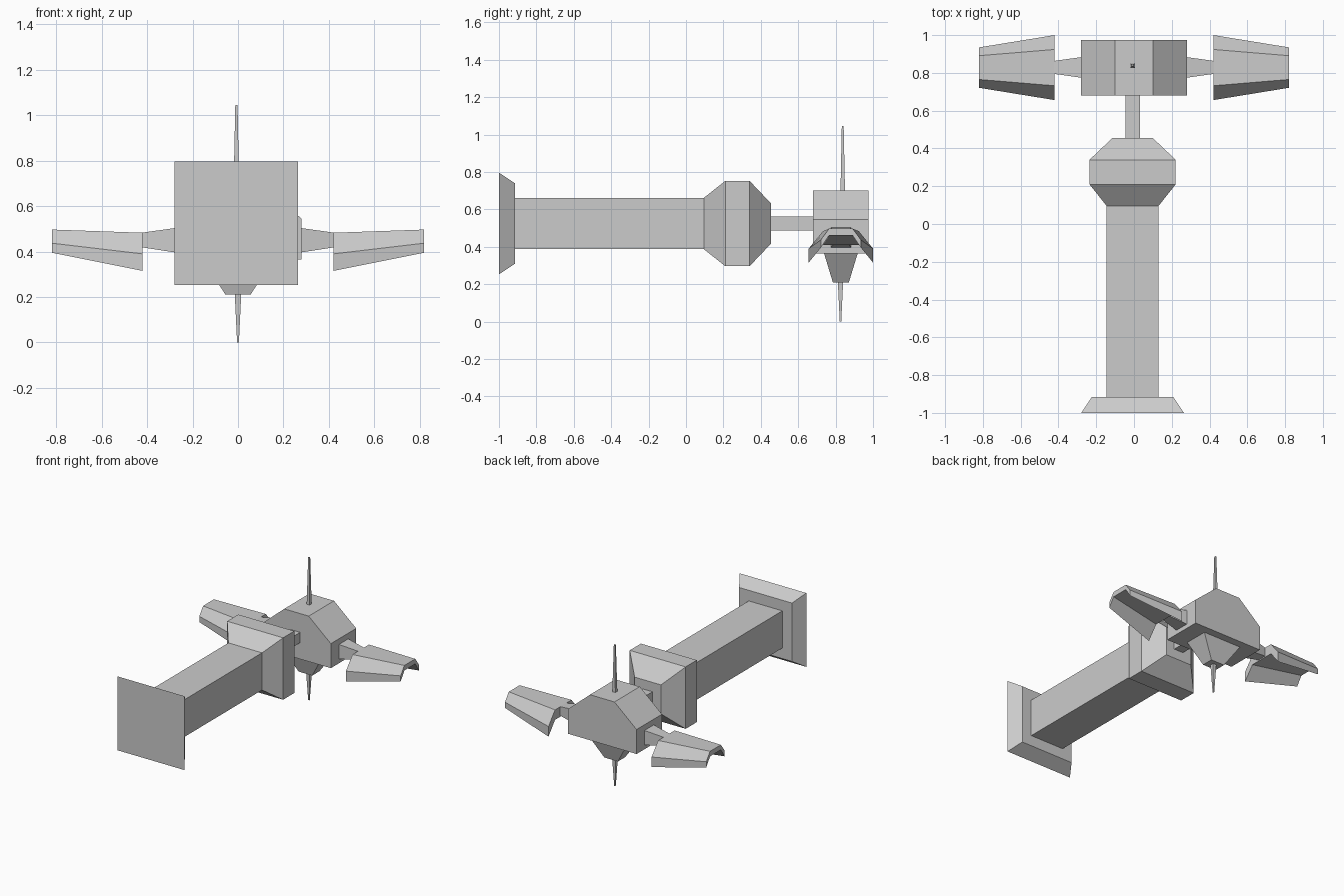
import bpy
import bmesh

cube = bpy.data.objects.get("Cube")
if cube:
    bpy.data.objects.remove(cube, do_unlink=True)

# One plain grey for the whole craft
grey = bpy.data.materials.new("hull grey")
grey.use_nodes = True
colour = (0.6, 0.6, 0.6, 1)
grey.diffuse_color = colour
grey.node_tree.nodes["Principled BSDF"].inputs["Base Color"].default_value = colour


def loft(name, sections):
    """Skin a closed solid through matching cross-sections."""
    bm = bmesh.new()
    rings = [[bm.verts.new(p) for p in s] for s in sections]
    for a, b in zip(rings, rings[1:]):
        for i in range(len(a)):
            j = (i + 1) % len(a)
            bm.faces.new((a[i], a[j], b[j], b[i]))
    bm.faces.new(rings[0][::-1])
    bm.faces.new(rings[-1])
    bmesh.ops.recalc_face_normals(bm, faces=bm.faces[:])
    mesh = bpy.data.meshes.new(name)
    bm.to_mesh(mesh)
    bm.free()
    mesh.materials.append(grey)
    obj = bpy.data.objects.new(name, mesh)
    bpy.context.collection.objects.link(obj)
    return obj


CORNERS = ((-1, -1), (1, -1), (1, 1), (-1, 1))


def square_y(y, h, x=-0.0075, z=0.524):
    """Square cross-section facing along y."""
    return [(x + h * a, y, z + h * b) for a, b in CORNERS]


def rect_z(z, hx, hy, x, y):
    """Rectangular cross-section facing along z."""
    return [(x + hx * a, y + hy * b, z) for a, b in CORNERS]


# Long forward hull
loft("front_plate", [square_y(-1, 0.272), square_y(-0.915, 0.215)])
loft("long_hull", [square_y(-0.915, 0.137), square_y(0.095, 0.137)])
loft("hull_collar", [square_y(0.095, 0.137), square_y(0.21, 0.228),
                     square_y(0.34, 0.228), square_y(0.455, 0.107)])
loft("neck", [square_y(0.455, 0.038), square_y(0.685, 0.038)])

# Rear body with sloped shoulders
outline = [(-0.28, 0.365), (0.28, 0.365), (0.28, 0.545),
           (0.1, 0.7), (-0.1, 0.7), (-0.28, 0.545)]
loft("rear_body", [[(x, y, z) for x, z in outline] for y in (0.68, 0.975)])

# Belly pod and the two spikes
loft("belly_pod", [rect_z(0.365, 0.155, 0.09, 0, 0.828),
                   rect_z(0.21, 0.055, 0.043, 0, 0.828)])
loft("top_spike", [rect_z(0.7, 0.012, 0.012, -0.007, 0.838),
                   rect_z(1.045, 0.005, 0.005, -0.007, 0.838)])
loft("bottom_spike", [rect_z(0.21, 0.014, 0.014, 0, 0.826),
                      rect_z(0, 0.004, 0.004, 0, 0.826)])


def wing_section(x, edge, ridge, bottom, rim, top, inner):
    """Hollow arch: vertical rims, sloped shoulders, flat top."""
    half = [(edge, bottom), (edge, rim), (ridge, top)]
    points = [(-y, z) for y, z in half] + half[::-1]
    points += [(ridge, inner), (-ridge, inner)]
    return [(x, 0.828 + y, z) for y, z in points]


def arm_section(x, hy, hz, z):
    return [(x, 0.829 + hy * a, z + hz * b) for a, b in CORNERS]


# Arms and arched wings on both sides
for side, s in (("left", 1), ("right", -1)):
    loft(side + "_arm", [arm_section(s * 0.275, 0.055, 0.054, 0.45),
                         arm_section(s * 0.425, 0.034, 0.032, 0.451)])
    loft(side + "_wing",
         [wing_section(s * 0.42, 0.172, 0.096, 0.315, 0.39, 0.483, 0.41),
          wing_section(s * 0.82, 0.107, 0.063, 0.395, 0.437, 0.497, 0.46)])
